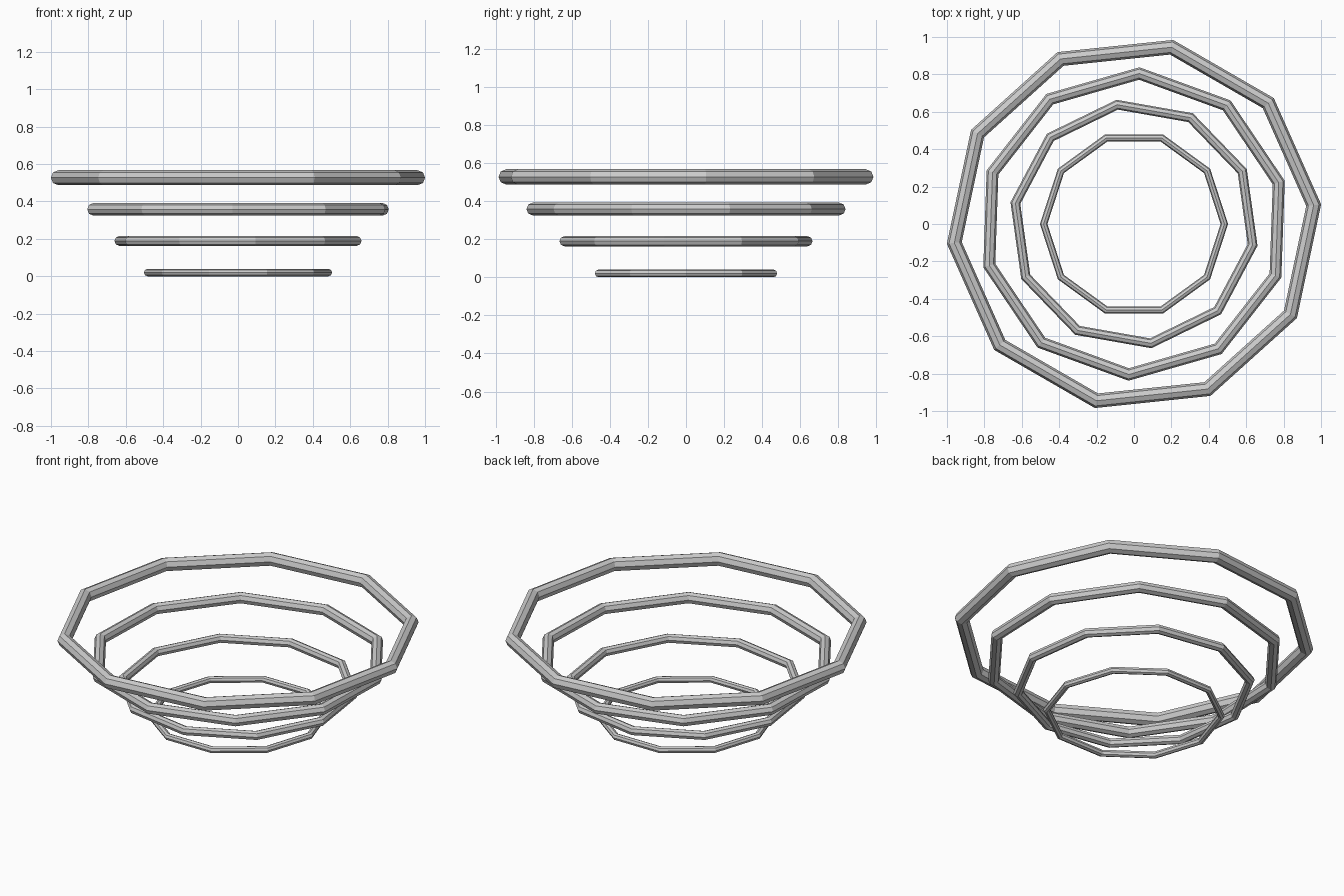
import bpy
from math import radians

if "Cube" in bpy.data.objects:
    bpy.data.objects.remove(bpy.data.objects["Cube"])

# Four ten-sided rings, each larger, higher and twisted 26 degrees further
for i in range(4):
    s = 1 + i / 3
    bpy.ops.mesh.primitive_torus_add(
        major_segments=10, minor_segments=8,
        major_radius=0.483 * s, minor_radius=0.02 * s,
        location=(0, 0, 0.02 + 0.169 * i),
        rotation=(0, 0, radians(26 * i)))
    ring = bpy.context.object
    ring.name = f"basket_ring_{i + 1}"
    ring.data.name = ring.name
    for p in ring.data.polygons:
        p.use_smooth = False
